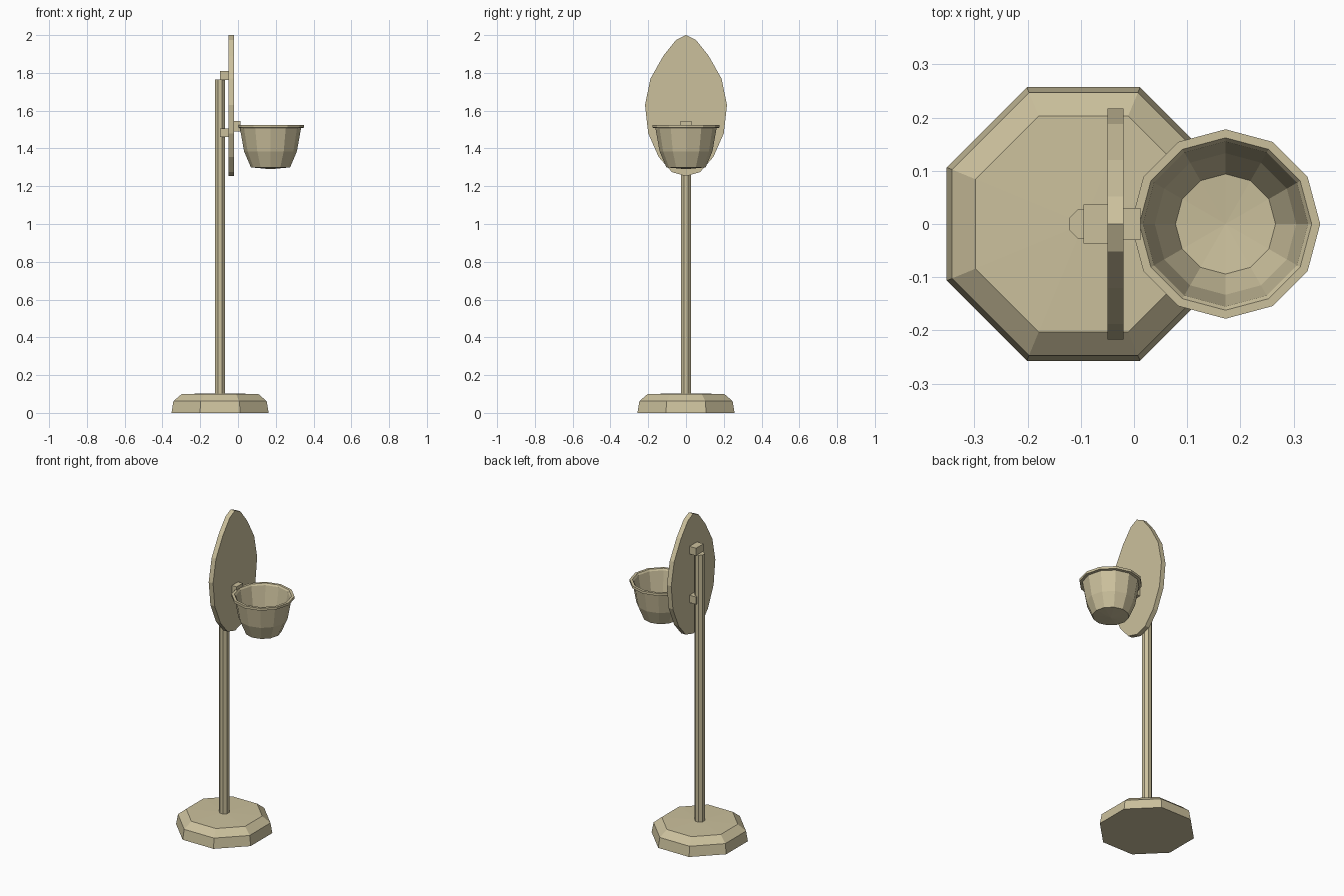
import bpy, bmesh, math

if "Cube" in bpy.data.objects:
    bpy.data.objects.remove(bpy.data.objects["Cube"])

mat = bpy.data.materials.new("pale sand")
mat.diffuse_color = (0.60, 0.53, 0.335, 1)
mat.use_nodes = True
mat.node_tree.nodes["Principled BSDF"].inputs["Base Color"].default_value = mat.diffuse_color


def finish(name, bm):
    bmesh.ops.recalc_face_normals(bm, faces=bm.faces)
    me = bpy.data.meshes.new(name)
    bm.to_mesh(me)
    bm.free()
    me.materials.append(mat)
    ob = bpy.data.objects.new(name, me)
    bpy.context.collection.objects.link(ob)
    return ob


def lathe(name, profile, sides, cx, turn=0.0):
    """Spin a (radius, z) profile around a vertical axis at x = cx."""
    bm = bmesh.new()
    rings = []
    for r, z in profile:
        n = sides if r > 0 else 1
        rings.append([bm.verts.new((cx + r * math.cos(turn + math.tau * i / sides),
                                    r * math.sin(turn + math.tau * i / sides), z))
                      for i in range(n)])
    for a, b in zip(rings, rings[1:]):
        for i in range(sides):
            j = (i + 1) % sides
            quad = [a[i % len(a)], a[j % len(a)], b[j % len(b)], b[i % len(b)]]
            bm.faces.new(list(dict.fromkeys(quad)))
    return finish(name, bm)


def box(name, x0, x1, half_y, z0, z1):
    bm = bmesh.new()
    bmesh.ops.create_cube(bm, size=1)
    for v in bm.verts:
        v.co = (x1 if v.co.x > 0 else x0,
                half_y if v.co.y > 0 else -half_y,
                z1 if v.co.z > 0 else z0)
    return finish(name, bm)


AXIS = -0.095              # pole centre
EIGHTH = math.pi / 8       # puts octagon flats on the axes
K = 1 / math.cos(EIGHTH)   # flat distance to corner radius

# Bevelled octagonal foot and octagonal pole
lathe("base", [(0, 0), (0.257 * K, 0), (0.247 * K, 0.062), (0.203 * K, 0.1), (0, 0.104)],
      8, AXIS, EIGHTH)
lathe("pole", [(0, 0.09), (0.027 * K, 0.09), (0.027 * K, 1.765), (0, 1.765)],
      8, AXIS, EIGHTH)

# Brackets joining the pole to the board, and the board to the basket
box("upper_bracket", -0.095, -0.048, 0.037, 1.763, 1.81)
box("lower_bracket", -0.095, -0.048, 0.037, 1.46, 1.506)
box("basket_bracket", -0.021, 0.012, 0.03, 1.49, 1.545)

# Leaf-shaped backboard, mirrored across the centre seam
half = [(0, 2.0), (0.052, 1.975), (0.12, 1.89), (0.188, 1.77), (0.217, 1.63),
        (0.2, 1.48), (0.145, 1.355), (0.075, 1.275), (0, 1.253)]
bm = bmesh.new()
for side in (1, -1):
    bm.faces.new([bm.verts.new((-0.05, side * y, z)) for y, z in half])
bmesh.ops.remove_doubles(bm, verts=bm.verts, dist=1e-4)
bmesh.ops.recalc_face_normals(bm, faces=bm.faces)
ext = bmesh.ops.extrude_face_region(bm, geom=bm.faces[:], use_keep_orig=True)
for v in ext["geom"]:
    if isinstance(v, bmesh.types.BMVert):
        v.co.x = -0.02
finish("backboard", bm)

# Twelve-sided hollow basket with a flared rim
lathe("basket", [(0, 1.29), (0.104, 1.3), (0.14, 1.385), (0.162, 1.508),
                 (0.178, 1.51), (0.178, 1.525), (0.162, 1.525), (0.155, 1.515),
                 (0.133, 1.39), (0.094, 1.31), (0, 1.3)], 12, 0.172)
